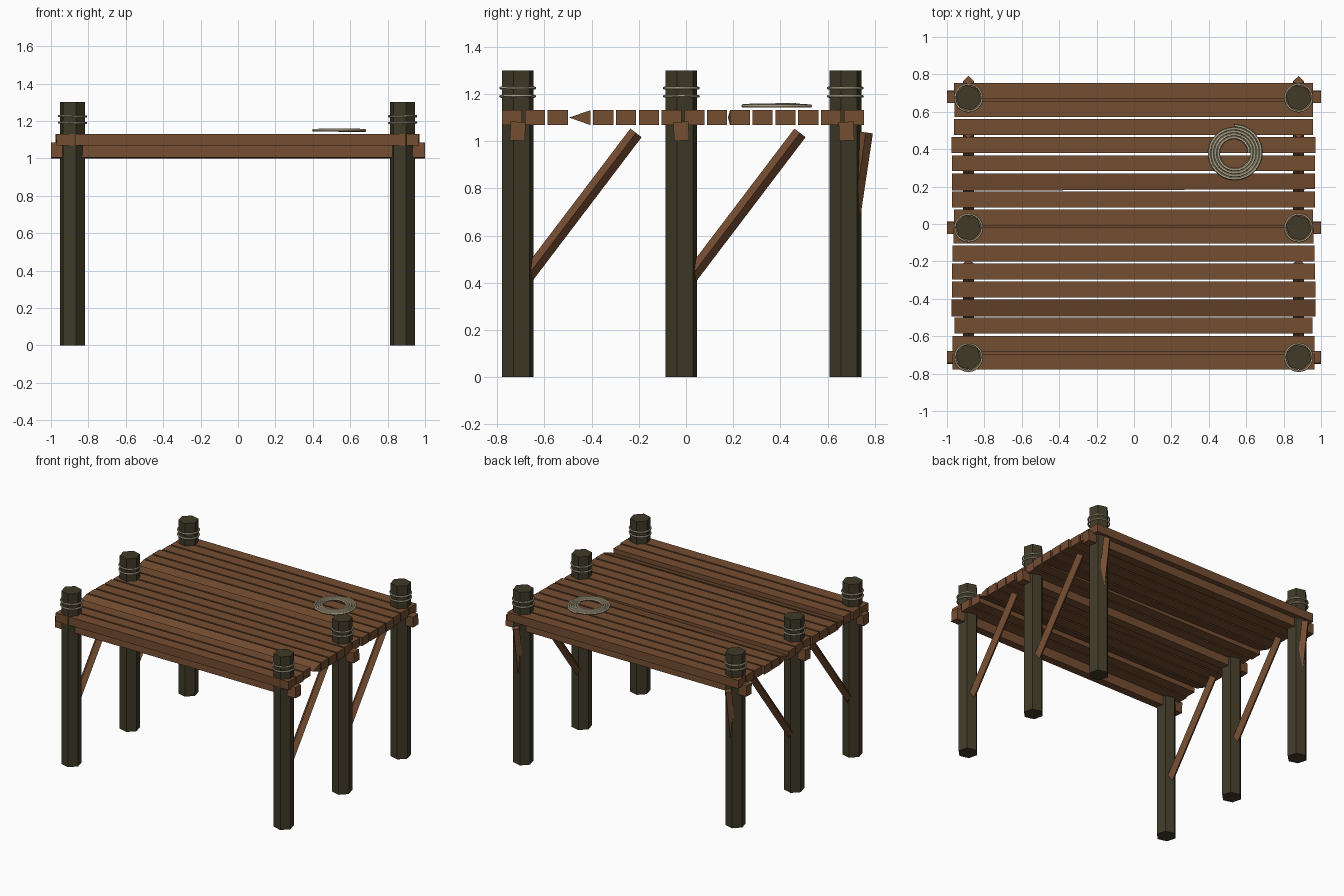
import bpy, bmesh, math, random
from mathutils import Vector, Matrix

if "Cube" in bpy.data.objects:
    bpy.data.objects.remove(bpy.data.objects["Cube"])
random.seed(4)

def material(name, rgb):
    m = bpy.data.materials.new(name)
    m.diffuse_color = (*rgb, 1)
    m.use_nodes = True
    m.node_tree.nodes["Principled BSDF"].inputs["Base Color"].default_value = m.diffuse_color
    return m

WOOD = material("brown_wood", (0.175, 0.074, 0.031))
POST = material("dark_post_wood", (0.050, 0.042, 0.021))
ROPE = material("pale_rope", (0.58, 0.51, 0.34))

def finish(name, bm, mat):
    bmesh.ops.recalc_face_normals(bm, faces=bm.faces)
    me = bpy.data.meshes.new(name)
    bm.to_mesh(me)
    bm.free()
    me.materials.append(mat)
    ob = bpy.data.objects.new(name, me)
    bpy.context.collection.objects.link(ob)
    return ob

def box(name, x0, x1, y0, y1, z0, z1, mat, twist=0, edit=None):
    bm = bmesh.new()
    bmesh.ops.create_cube(bm, size=1)
    c = Vector(((x0 + x1) / 2, (y0 + y1) / 2, (z0 + z1) / 2))
    rot = Matrix.Rotation(twist, 4, 'X')
    for v in bm.verts:
        s = v.co.copy()
        v.co = c + rot @ Vector((s.x * (x1 - x0), s.y * (y1 - y0), s.z * (z1 - z0)))
        if edit:
            edit(s, v)
    return finish(name, bm, mat)

def prism(name, a, b, r, sides, spin, mat):
    """Straight bar of a regular cross-section from a to b."""
    a, b = Vector(a), Vector(b)
    d = b - a
    bm = bmesh.new()
    bmesh.ops.create_cone(bm, cap_ends=True, segments=sides, radius1=r, radius2=r, depth=d.length)
    turn = d.to_track_quat('Z', 'Y').to_matrix().to_4x4() if abs(d.y) > 1e-4 else Matrix()
    bm.transform(Matrix.Translation((a + b) / 2) @ turn @ Matrix.Rotation(spin, 4, 'Z'))
    return finish(name, bm, mat)

def rope(name, pts, r, cyclic):
    cu = bpy.data.curves.new(name, 'CURVE')
    cu.dimensions = '3D'
    cu.bevel_depth = r
    cu.bevel_resolution = 1
    cu.use_fill_caps = True
    sp = cu.splines.new('POLY')
    sp.points.add(len(pts) - 1)
    for p, q in zip(sp.points, pts):
        p.co = (*q, 1)
    sp.use_cyclic_u = cyclic
    cu.materials.append(ROPE)
    ob = bpy.data.objects.new(name, cu)
    bpy.context.collection.objects.link(ob)
    bpy.ops.object.select_all(action='DESELECT')
    ob.select_set(True)
    bpy.context.view_layer.objects.active = ob
    bpy.ops.object.convert(target='MESH')
    bpy.ops.object.shade_smooth_by_angle(angle=math.radians(50))

# Posts, rope bindings and braces on both sides
POST_Y = (-0.713, -0.02, 0.675)
BRACES = (((-0.675, 0.425), (-0.212, 1.035)), ((0.02, 0.425), (0.483, 1.035)), ((0.67, 0.42), (0.762, 1.037)))
for x, side in ((-0.885, "left"), (0.88, "right")):
    for i, y in enumerate(POST_Y):
        prism(f"{side}_post_{i + 1}", (x, y, 0), (x, y, 1.3), 0.07, 6, math.radians(15), POST)
        for k, z in enumerate((1.19, 1.225)):
            tilt = random.uniform(-0.04, 0.04)
            ring = [(x + 0.0725 * math.cos(t), y + 0.0725 * math.sin(t), z + tilt * 0.07 * math.cos(t))
                    for t in (j * math.tau / 24 for j in range(24))]
            rope(f"{side}_rope_binding_{i + 1}_{k + 1}", ring, 0.006, True)
        (y0, z0), (y1, z1) = BRACES[i]
        prism(f"{side}_brace_{i + 1}", (x, y0, z0), (x, y1, z1), 0.03, 4, 0, WOOD)

# Cross beams under the deck
for i, (y, tw) in enumerate(zip((-0.713, -0.02, 0.68), (-0.06, 0.05, 0.03))):
    box(f"cross_beam_{i + 1}", -1, 1, y - 0.032, y + 0.032, 1.002, 1.082, WOOD, tw)

# Deck planks, two of them worn to a wedge on the front edge
def wedge_all(s, v):
    if s.y < 0:
        v.co.z = 1.1

def wedge_left(s, v):
    if s.y < 0 and s.x < 0:
        v.co.z = 1.1
        v.co.y -= 0.008

for i in range(16):
    y = 0.711 - 0.0965 * i
    half = 0.0425
    x = 0.962 + random.uniform(-0.008, 0.01)
    edit = {5: wedge_left, 12: wedge_all}.get(i)
    y0 = y - half - (0.006 if i == 12 else 0)
    box(f"plank_{i + 1}", -x - 0.005, x, y0, y + half, 1.068, 1.131, WOOD, 0, edit)

# Coil of rope lying on the deck
N, TURNS = 128, 4.25
coil = []
for j in range(N + 1):
    f = j / N
    a = f * TURNS * math.tau
    r = 0.078 + 0.068 * f
    coil.append((0.537 + r * math.cos(a), 0.38 + r * math.sin(a), 1.154 - 0.005 * f))
rope("rope_coil", coil, 0.008, False)
